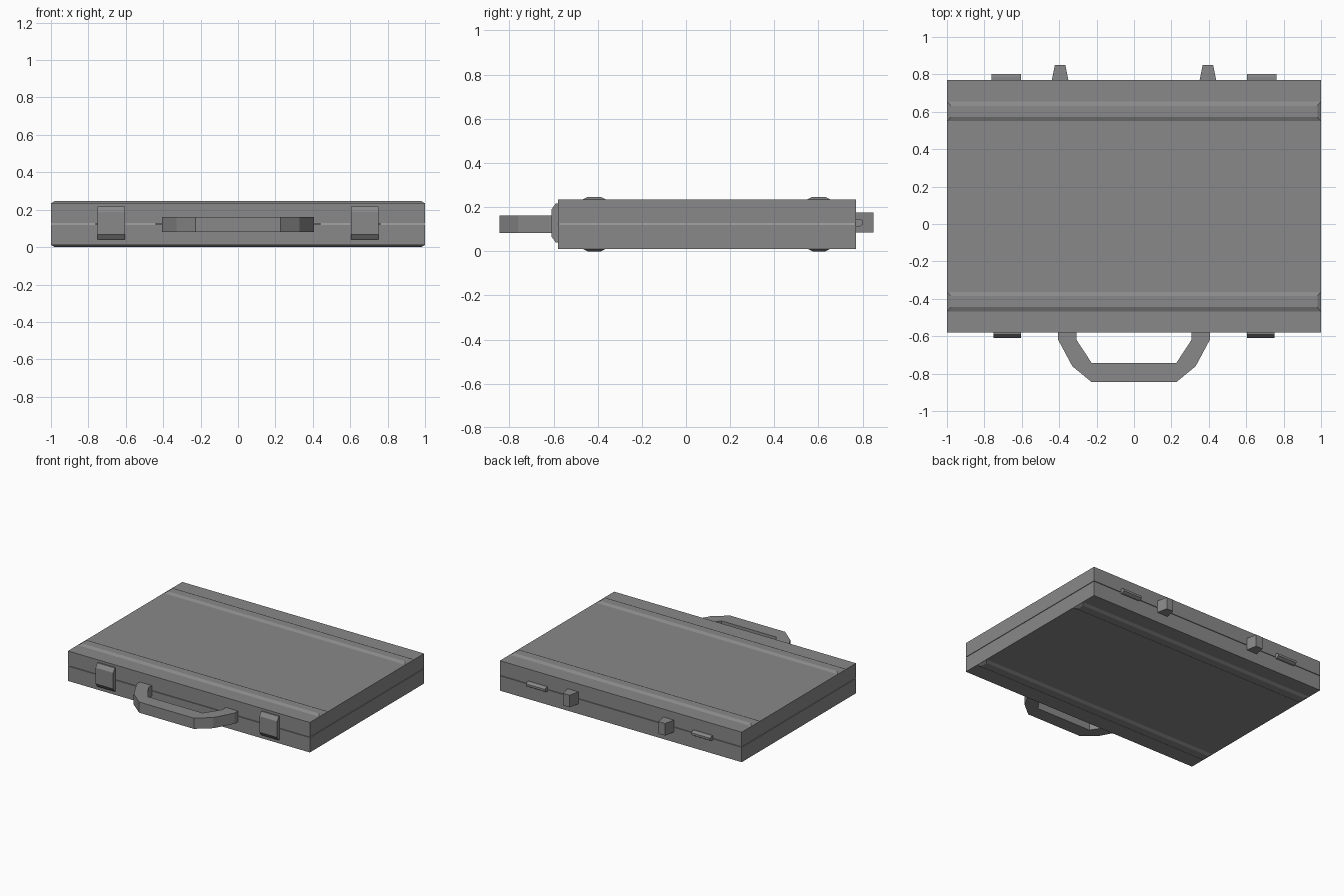
import bpy, bmesh
from mathutils import Vector

if "Cube" in bpy.data.objects:
    bpy.data.objects.remove(bpy.data.objects["Cube"])

grey = bpy.data.materials.new("mid_grey")
grey.diffuse_color = (0.25, 0.25, 0.25, 1)
grey.use_nodes = True
grey.node_tree.nodes["Principled BSDF"].inputs["Base Color"].default_value = grey.diffuse_color


def finish(name, bm):
    bmesh.ops.recalc_face_normals(bm, faces=bm.faces)
    mesh = bpy.data.meshes.new(name)
    bm.to_mesh(mesh)
    bm.free()
    mesh.materials.append(grey)
    obj = bpy.data.objects.new(name, mesh)
    bpy.context.collection.objects.link(obj)
    return obj


def prism(name, points, depth):
    """Extrude a flat 3D outline along the depth vector."""
    bm = bmesh.new()
    face = bm.faces.new([bm.verts.new(p) for p in points])
    ext = bmesh.ops.extrude_face_region(bm, geom=[face], use_keep_orig=True)
    verts = [g for g in ext["geom"] if isinstance(g, bmesh.types.BMVert)]
    bmesh.ops.translate(bm, verts=verts, vec=Vector(depth))
    return finish(name, bm)


def box(name, x0, x1, y0, y1, z0, z1):
    return prism(name, [(x0, y0, z0), (x1, y0, z0), (x1, y1, z0), (x0, y1, z0)],
                 (0, 0, z1 - z0))


def ridge(name, y, z0, z1):
    """Low raised rib with four sloping sides."""
    bm = bmesh.new()
    rings = []
    for hx, hy, z in ((1.0, 0.054, z0), (0.98, 0.03, z1)):
        rings.append([bm.verts.new((sx * hx, y + sy * hy, z))
                      for sx, sy in ((-1, -1), (1, -1), (1, 1), (-1, 1))])
    for i in range(4):
        j = (i + 1) % 4
        bm.faces.new((rings[0][i], rings[0][j], rings[1][j], rings[1][i]))
    for r in rings:
        bm.faces.new(r)
    return finish(name, bm)


# case halves, with a fine seam between them
box("lower_shell", -1, 1, -0.58, 0.77, 0.011, 0.122)
box("upper_shell", -1, 1, -0.58, 0.77, 0.126, 0.235)

# stiffening ribs on lid and base
for label, y in (("front", -0.415), ("back", 0.602)):
    ridge(label + "_lid_rib", y, 0.234, 0.246)
    ridge(label + "_base_rib", y, 0.012, 0.0)

# carrying handle
half = [(0.405, -0.575), (0.405, -0.62), (0.33, -0.76), (0.227, -0.845)]
inner = [(0.227, -0.742), (0.307, -0.62), (0.307, -0.575)]
outline = (half + [(-x, y) for x, y in reversed(half)]
           + [(-x, y) for x, y in reversed(inner)] + inner)
prism("handle", [(x, y, 0.082) for x, y in outline], (0, 0, 0.08))

for side, s in (("left", -1), ("right", 1)):
    # front latch
    latch = [(-0.575, 0.04), (-0.59, 0.04), (-0.61, 0.068), (-0.61, 0.188),
             (-0.59, 0.217), (-0.575, 0.217)]
    prism(side + "_latch", [(s * 0.605, y, z) for y, z in latch], (s * 0.145, 0, 0))
    # rear hinge barrel
    hinge = [(0.765, 0.113), (0.788, 0.113), (0.802, 0.122), (0.802, 0.138),
             (0.788, 0.147), (0.765, 0.147)]
    prism(side + "_hinge", [(s * 0.605, y, z) for y, z in hinge], (s * 0.157, 0, 0))
    # rear standing foot
    foot = [(-0.045, 0.765), (0.045, 0.765), (0.028, 0.85), (-0.028, 0.85)]
    prism(side + "_foot", [(s * 0.39 + x, y, 0.086) for x, y in foot], (0, 0, 0.09))
    bpy.data.objects[side + "_foot"].location.x = s * 0.005
